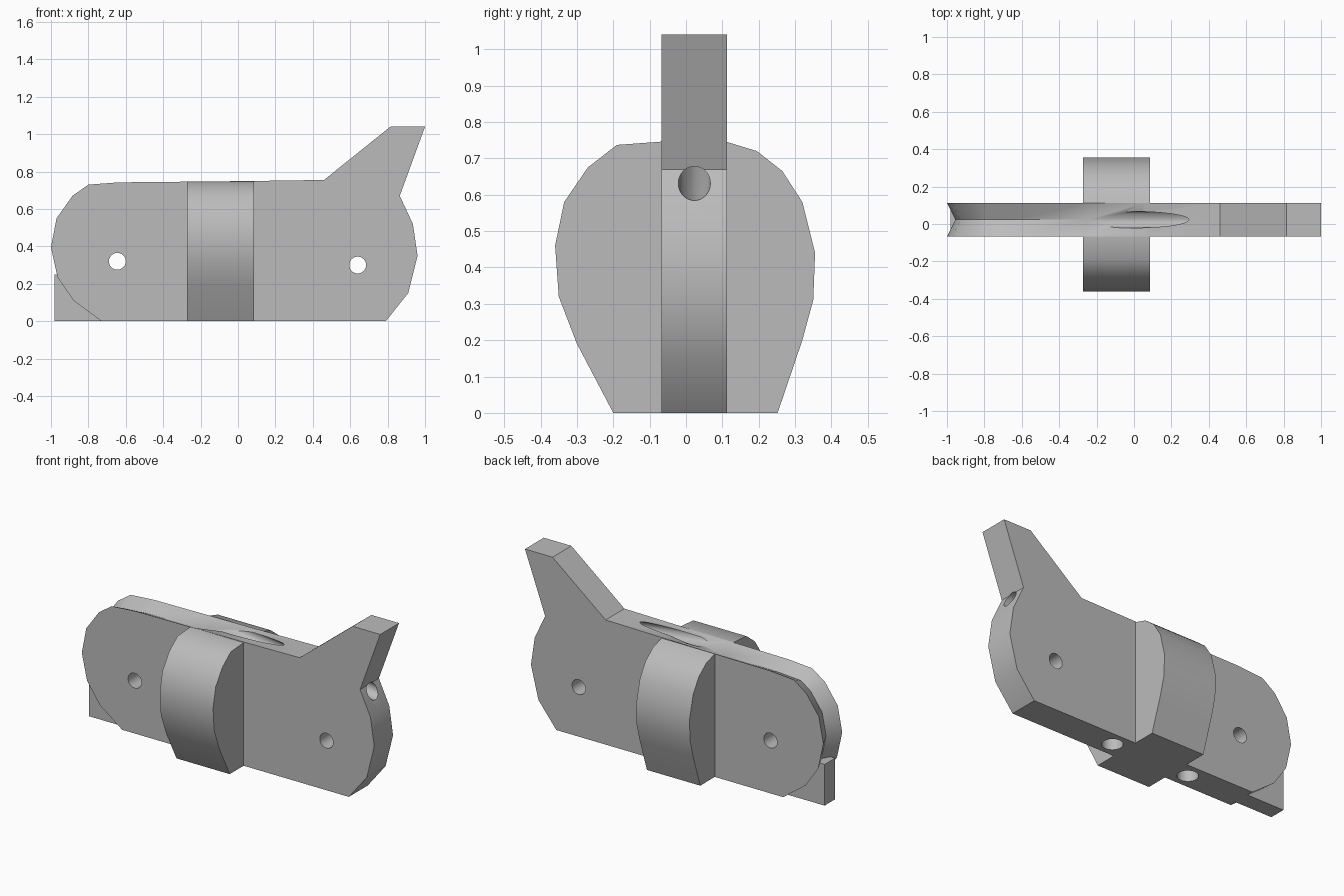
import bpy, bmesh, math
from mathutils import Vector

cube = bpy.data.objects.get("Cube")
if cube:
    bpy.data.objects.remove(cube, do_unlink=True)

grey = bpy.data.materials.new("plain grey")
grey.use_nodes = True
colour = (0.5, 0.5, 0.5, 1)
grey.diffuse_color = colour
grey.node_tree.nodes["Principled BSDF"].inputs["Base Color"].default_value = colour

FRONT, MID, BACK = -0.067, 0.023, 0.113


def loft(name, rings):
    """Skin matching closed rings and cap both ends."""
    bm = bmesh.new()
    loops = [[bm.verts.new(p) for p in ring] for ring in rings]
    n = len(loops[0])
    for a, b in zip(loops, loops[1:]):
        for i in range(n):
            j = (i + 1) % n
            bm.faces.new((a[i], a[j], b[j], b[i]))
    bm.faces.new(loops[0])
    bm.faces.new(loops[-1])
    bmesh.ops.recalc_face_normals(bm, faces=bm.faces)
    mesh = bpy.data.meshes.new(name)
    bm.to_mesh(mesh)
    bm.free()
    mesh.materials.append(grey)
    ob = bpy.data.objects.new(name, mesh)
    bpy.context.collection.objects.link(ob)
    return ob


def select(ob):
    bpy.ops.object.select_all(action='DESELECT')
    ob.select_set(True)
    bpy.context.view_layer.objects.active = ob


def drill(ob, start, end, radius):
    """Cut a round hole between two points."""
    a, b = Vector(start), Vector(end)
    bpy.ops.mesh.primitive_cylinder_add(vertices=32, radius=radius, depth=(b - a).length, location=(a + b) / 2)
    cutter = bpy.context.object
    cutter.name = "hole_cutter"
    cutter.hide_render = True
    cutter.rotation_euler = (b - a).to_track_quat('Z', 'Y').to_euler()
    cutter.data.materials.append(grey)
    select(ob)
    mod = ob.modifiers.new("hole", 'BOOLEAN')
    mod.operation = 'DIFFERENCE'
    mod.solver = 'EXACT'
    mod.object = cutter
    bpy.ops.object.modifier_apply(modifier=mod.name)
    bpy.data.objects.remove(cutter, do_unlink=True)


# Body outline: plain fin end, then the grooved round end
plain = [(0.05, 0.749), (0.46, 0.755), (0.815, 1.04), (1, 1.04), (0.865, 0.67),
         (0.935, 0.52), (0.96, 0.35), (0.91, 0.15), (0.79, 0)]
grooved = [(-0.73, 0), (-0.88, 0.11), (-0.965, 0.235), (-1, 0.395), (-0.97, 0.55),
           (-0.885, 0.67), (-0.8, 0.73), (-0.64, 0.742), (-0.25, 0.746)]
outline = [Vector(p) for p in plain + grooved]

# The middle ring is pulled inward to form the groove
middle = []
for i, p in enumerate(outline):
    q = p.copy()
    if i >= len(plain):
        t = (outline[(i + 1) % len(outline)] - outline[i - 1]).normalized()
        q += Vector((t.y, -t.x)) * 0.045
        if p.y == 0:
            q.y = 0
    middle.append(q)

body = loft("body_plate", [[(p.x, y, p.y) for p in ring]
                           for ring, y in ((outline, FRONT), (middle, MID), (outline, BACK))])

# Cross holes, underside holes and the slanted cord hole
for x, z in ((-0.645, 0.32), (0.64, 0.30)):
    drill(body, (x, -0.3, z), (x, 0.3, z), 0.045)
for x in (-0.355, 0.17):
    drill(body, (x, MID, -0.2), (x, MID, 0.25), 0.058)
drill(body, (1.0, MID, 0.616), (-0.35, MID, 0.792), 0.044)

# Rounded grips on both sides
front_side = [(FRONT, 0), (-0.2, 0), (-0.3, 0.19), (-0.35, 0.32), (-0.36, 0.46),
              (-0.335, 0.58), (-0.27, 0.675), (-0.19, 0.737), (FRONT, 0.746)]
back_side = [(BACK, 0), (0.252, 0), (0.32, 0.2), (0.35, 0.31), (0.355, 0.44),
             (0.32, 0.58), (0.265, 0.665), (0.195, 0.72), (BACK, 0.745)]
parts = [body]
for name, side in (("front_grip", front_side), ("back_grip", back_side)):
    parts.append(loft(name, [[(x, y, z) for y, z in side] for x in (-0.272, 0.085)]))

# Thin foot under the grooved end
foot = [(-0.98, 0), (-0.72, 0), (-0.72, 0.2), (-0.92, 0.25), (-0.98, 0.25)]
parts.append(loft("end_foot", [[(x, y, z) for x, z in foot] for y in (MID - 0.05, MID + 0.05)]))

for ob in parts:
    select(ob)
    bpy.ops.object.shade_smooth_by_angle(angle=math.radians(35))
